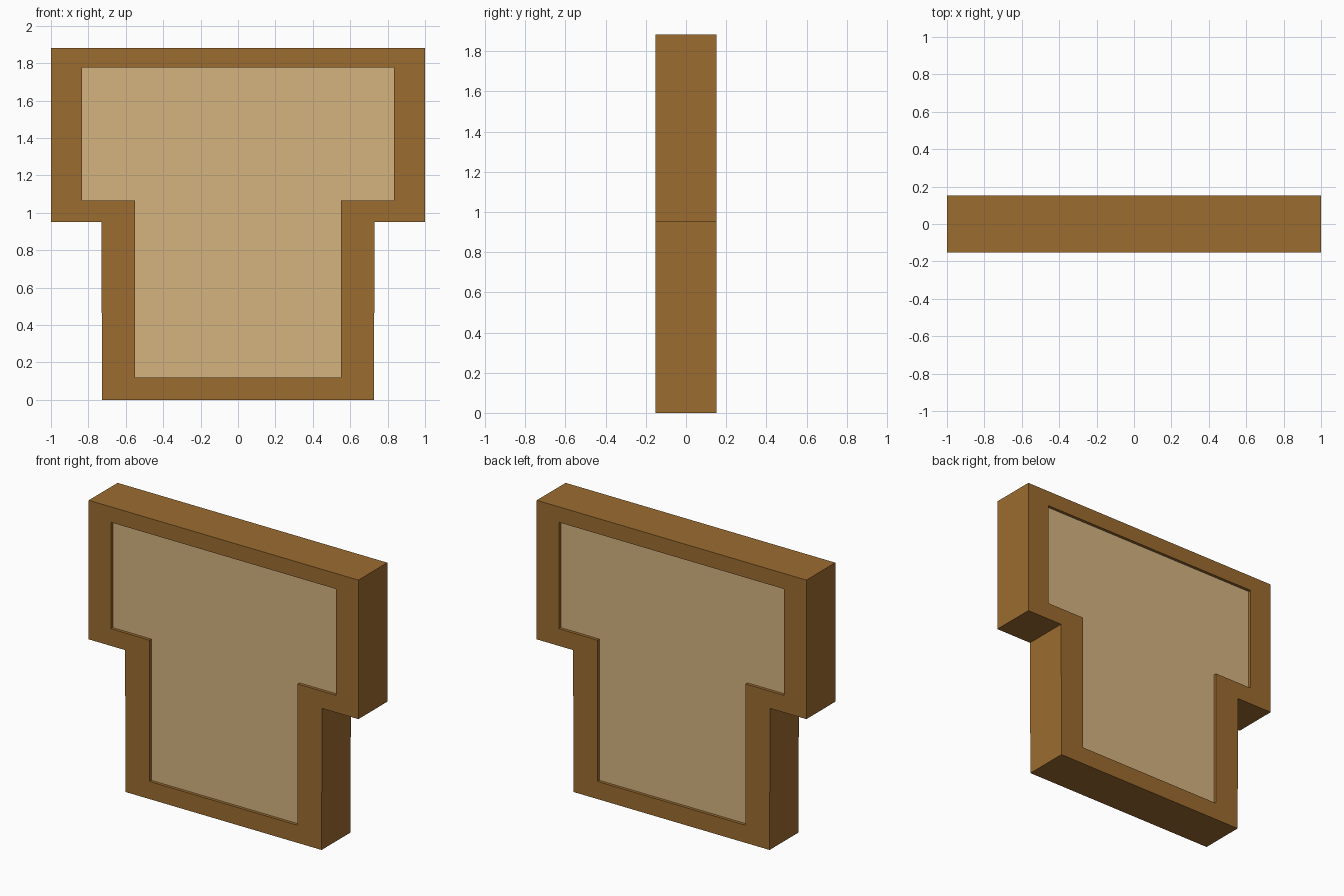
import bpy, bmesh

if "Cube" in bpy.data.objects:
    bpy.data.objects.remove(bpy.data.objects["Cube"])

FRAME_Y = 0.153   # half depth of the frame
PANEL_Y = 0.133   # half depth of the recessed panel


def mirrored(half):
    """Right-hand profile (top to bottom) closed by its left-hand mirror."""
    return half + [(-x, z) for x, z in reversed(half)]


def material(name, color):
    m = bpy.data.materials.new(name)
    m.diffuse_color = (*color, 1)
    m.use_nodes = True
    m.node_tree.nodes["Principled BSDF"].inputs["Base Color"].default_value = m.diffuse_color
    return m


def finish(bm, name, mat):
    bmesh.ops.recalc_face_normals(bm, faces=bm.faces)
    mesh = bpy.data.meshes.new(name)
    bm.to_mesh(mesh)
    bm.free()
    mesh.materials.append(mat)
    obj = bpy.data.objects.new(name, mesh)
    bpy.context.collection.objects.link(obj)
    return obj


outer = mirrored([(1.0, 1.882), (1.0, 0.95), (0.73, 0.95), (0.727, 0.0)])
inner = mirrored([(0.835, 1.778), (0.835, 1.065), (0.55, 1.065), (0.55, 0.118)])

# Frame: T-shaped ring with a rectangular section swept round the outline
bm = bmesh.new()
rings = [[bm.verts.new((x, y, z)) for x, z in outline]
         for outline, y in ((outer, -FRAME_Y), (outer, FRAME_Y),
                            (inner, FRAME_Y), (inner, -FRAME_Y))]
for k in range(4):
    a, b = rings[k], rings[(k + 1) % 4]
    for i in range(len(a)):
        j = (i + 1) % len(a)
        bm.faces.new((a[i], a[j], b[j], b[i]))
finish(bm, "frame", material("frame_wood", (0.333, 0.15, 0.03)))

# Panel: slab filling the opening, slightly recessed front and back
bm = bmesh.new()
face = bm.faces.new([bm.verts.new((x, -PANEL_Y, z)) for x, z in inner])
ext = bmesh.ops.extrude_face_region(bm, geom=[face], use_keep_orig=True)
bmesh.ops.translate(bm, vec=(0, 2 * PANEL_Y, 0),
                    verts=[g for g in ext["geom"] if isinstance(g, bmesh.types.BMVert)])
finish(bm, "panel", material("panel_wood", (0.66, 0.456, 0.216)))
